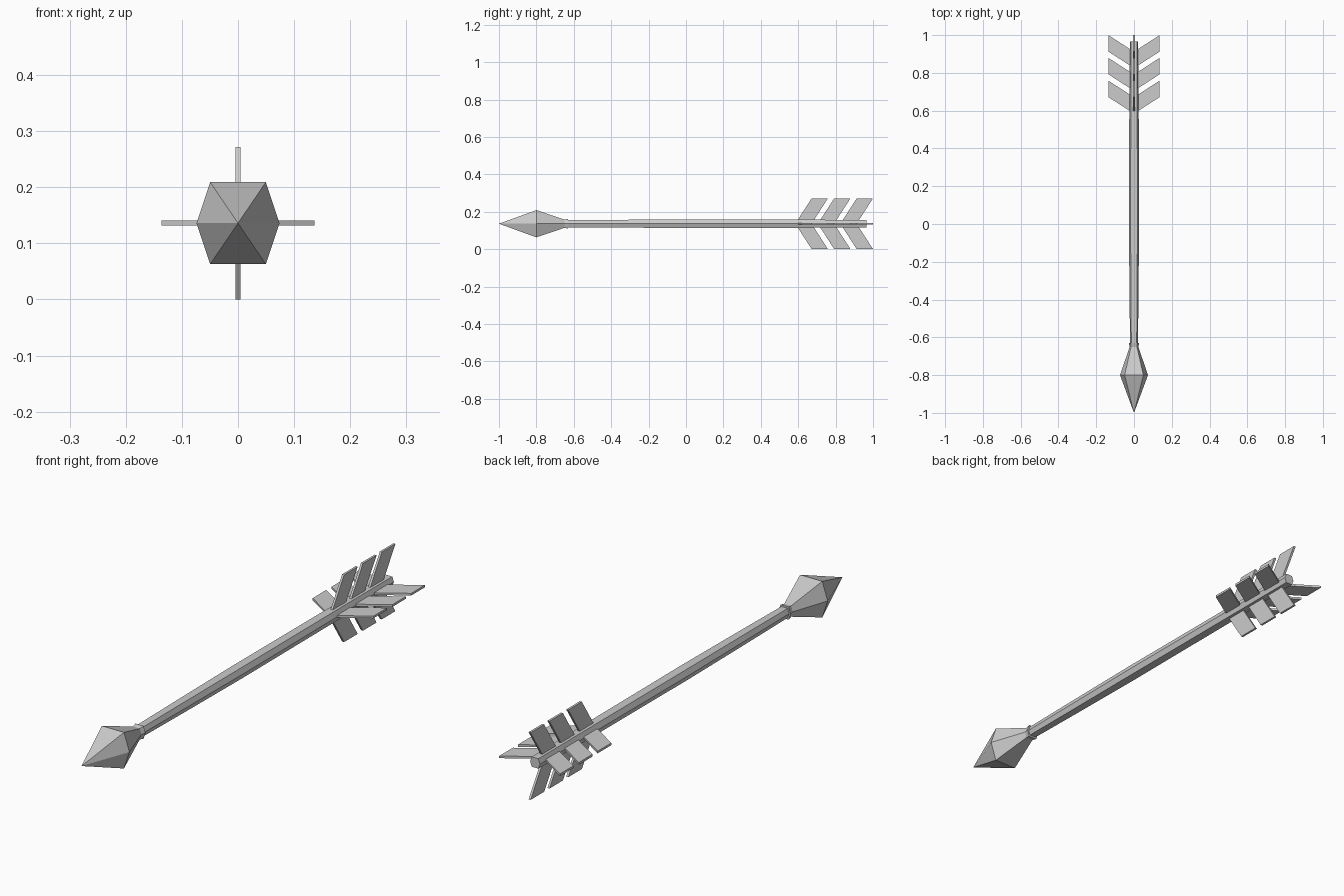
import bpy, bmesh, math
from mathutils import Matrix

if "Cube" in bpy.data.objects:
    bpy.data.objects.remove(bpy.data.objects["Cube"])

CZ = 0.136  # height of the arrow's axis


def finish(bm, name):
    bmesh.ops.recalc_face_normals(bm, faces=bm.faces)
    me = bpy.data.meshes.new(name)
    bm.to_mesh(me)
    bm.free()
    ob = bpy.data.objects.new(name, me)
    ob.location.z = CZ
    bpy.context.collection.objects.link(ob)
    return ob


def hex_loft(name, profile):
    """Flat-topped hexagonal loft along y from (y, half width, half height)."""
    bm = bmesh.new()
    rings = []
    for y, w, h in profile:
        if w == 0:
            rings.append([bm.verts.new((0, y, 0))])
            continue
        section = [(w, 0), (w * .67, h), (-w * .67, h),
                   (-w, 0), (-w * .67, -h), (w * .67, -h)]
        rings.append([bm.verts.new((x, y, z)) for x, z in section])
    for a, b in zip(rings, rings[1:]):
        for i in range(6):
            j = (i + 1) % 6
            if len(a) == 1:
                bm.faces.new((a[0], b[i], b[j]))
            else:
                bm.faces.new((a[i], b[i], b[j], a[j]))
    for r in (rings[0], rings[-1]):
        if len(r) == 6:
            bm.faces.new(r)
    return finish(bm, name)


# Pointed head with a small flared collar
hex_loft("arrow_head", [(-1, 0, 0), (-0.8, 0.074, 0.073),
                        (-0.65, 0.023, 0.022), (-0.63, 0.027, 0.026)])

# Shaft, slightly fuller in the middle
hex_loft("shaft", [(-0.64, 0.021, 0.019), (-0.36, 0.024, 0.021),
                   (0.0, 0.027, 0.0225), (0.6, 0.025, 0.022),
                   (0.965, 0.022, 0.020)])


# Fletching: three slanted vanes on each of four sides
def vane(name, y, angle):
    bm = bmesh.new()
    outline = [(0.012, y - 0.005), (0.136, y + 0.075),
               (0.136, y + 0.162), (0.012, y + 0.082)]
    face = bm.faces.new([bm.verts.new((x, yy, -0.0045)) for x, yy in outline])
    ext = bmesh.ops.extrude_face_region(bm, geom=[face])
    new = [v for v in ext["geom"] if isinstance(v, bmesh.types.BMVert)]
    bmesh.ops.translate(bm, vec=(0, 0, 0.009), verts=new)
    bmesh.ops.transform(bm, matrix=Matrix.Rotation(angle, 4, 'Y'), verts=bm.verts)
    finish(bm, name)


for s, side in enumerate(("right", "bottom", "left", "top")):
    for k in range(3):
        vane(f"vane_{side}_{k + 1}", 0.597 + 0.1205 * k, s * math.pi / 2)
